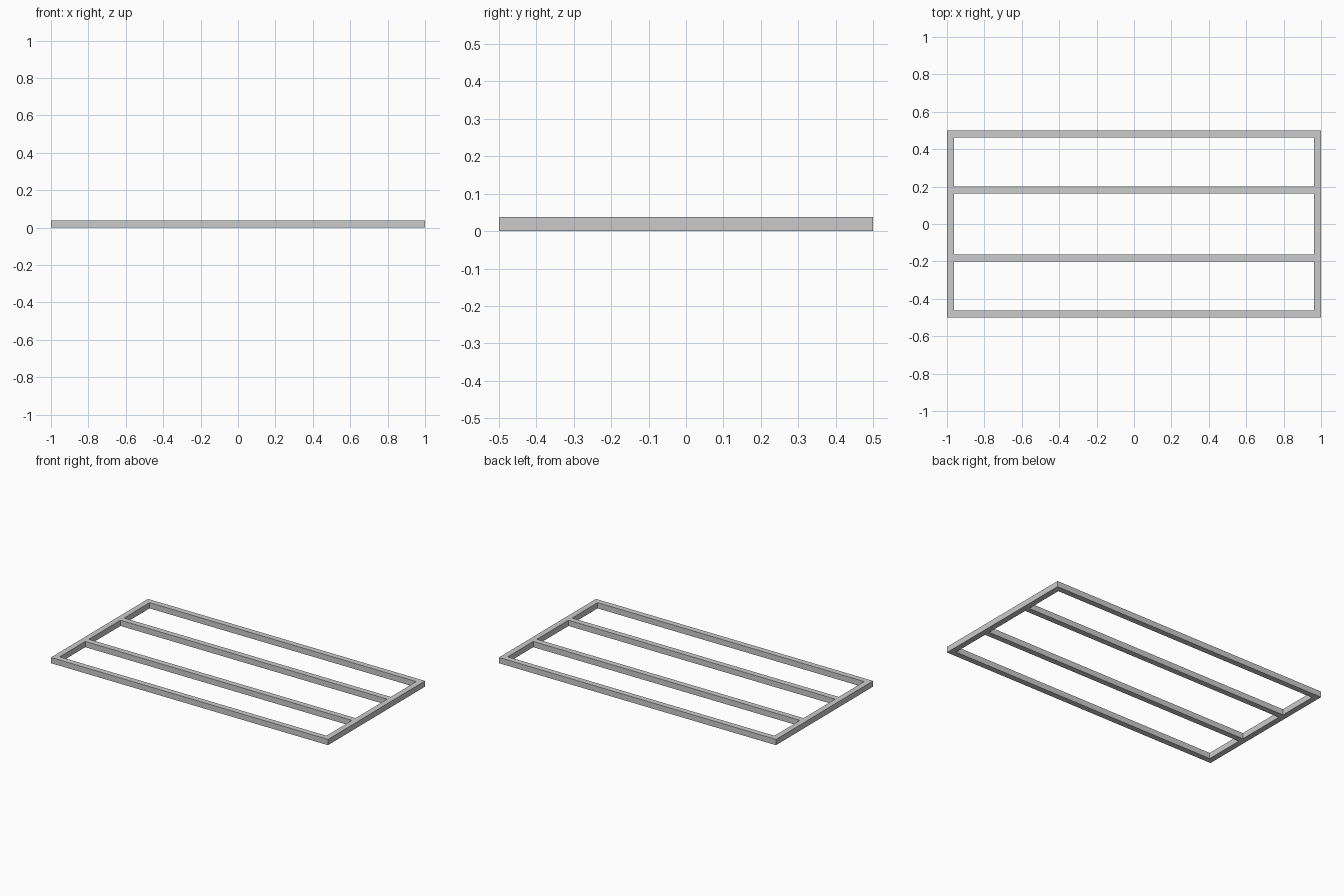
import bpy

cube = bpy.data.objects.get("Cube")
if cube:
    bpy.data.objects.remove(cube, do_unlink=True)

BAR = 0.0375          # square bar section
HALF_X, HALF_Y = 1.0, 0.5
SLAT_Y = 0.2          # outer edge of the inner slats

# Plain grey metal
grey = bpy.data.materials.new("grey_metal")
grey.use_nodes = True
colour = (0.6, 0.6, 0.6, 1)
grey.diffuse_color = colour
grey.node_tree.nodes["Principled BSDF"].inputs["Base Color"].default_value = colour


def bar(name, x, y, length_x, length_y):
    bpy.ops.mesh.primitive_cube_add(size=1, location=(x, y, BAR / 2))
    obj = bpy.context.object
    obj.name = name
    obj.scale = (length_x, length_y, BAR)
    bpy.ops.object.transform_apply(location=False, rotation=False, scale=True)
    obj.data.materials.append(grey)


inner_length = 2 * (HALF_X - BAR)

# Outer rails and inner slats, front and back
for side, sign in (("front", -1), ("back", 1)):
    bar(side + "_rail", 0, sign * (HALF_Y - BAR / 2), inner_length, BAR)
    bar(side + "_slat", 0, sign * (SLAT_Y - BAR / 2), inner_length, BAR)

# End rails across the full depth
for side, sign in (("right", -1), ("left", 1)):
    bar(side + "_end_rail", sign * (HALF_X - BAR / 2), 0, BAR, 2 * HALF_Y)
